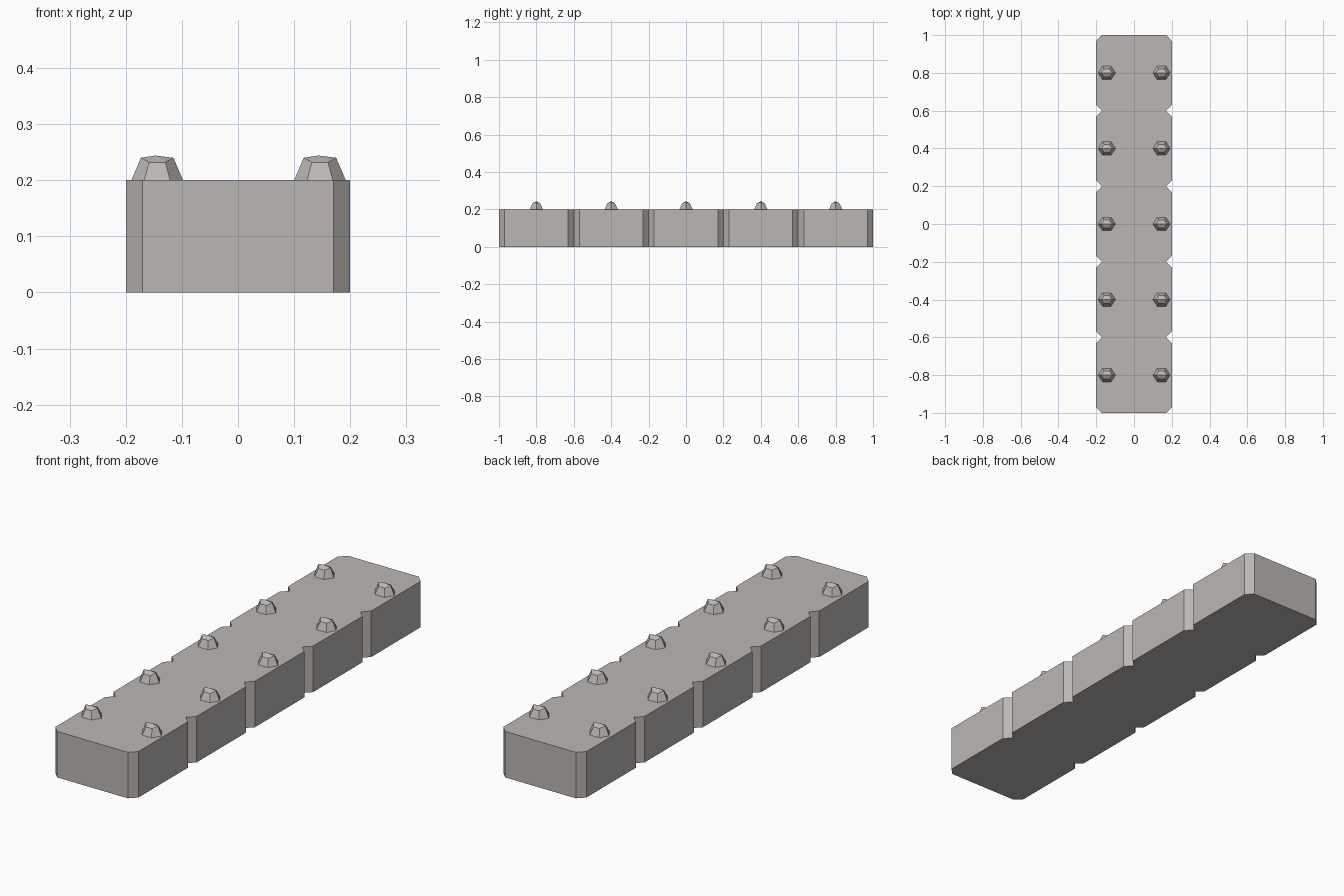
import bpy, bmesh
from math import cos, sin, radians

default = bpy.data.objects.get("Cube")
if default:
    bpy.data.objects.remove(default, do_unlink=True)

# Single warm grey colour
grey = bpy.data.materials.new("warm_grey")
grey.use_nodes = True
colour = (0.50, 0.47, 0.45, 1)
grey.diffuse_color = colour
grey.node_tree.nodes["Principled BSDF"].inputs["Base Color"].default_value = colour

HALF_WIDTH, HEIGHT, BEVEL, SEGMENT = 0.2, 0.2, 0.03, 0.4
CENTRES = [(i - 2) * SEGMENT for i in range(5)]


def add_object(name, bm):
    bmesh.ops.recalc_face_normals(bm, faces=bm.faces)
    mesh = bpy.data.meshes.new(name)
    bm.to_mesh(mesh)
    bm.free()
    mesh.materials.append(grey)
    obj = bpy.data.objects.new(name, mesh)
    bpy.context.collection.objects.link(obj)
    return obj


# Beam: chamfered segments joined into one outline, extruded upward
right_side = []
for y in CENTRES:
    a, b = y - SEGMENT / 2, y + SEGMENT / 2
    if not right_side:
        right_side.append((HALF_WIDTH - BEVEL, a))
    right_side += [(HALF_WIDTH, a + BEVEL), (HALF_WIDTH, b - BEVEL),
                   (HALF_WIDTH - BEVEL, b)]
outline = right_side + [(-x, y) for x, y in reversed(right_side)]
bm = bmesh.new()
base = bm.faces.new([bm.verts.new((x, y, 0)) for x, y in outline])
top = bmesh.ops.extrude_face_region(bm, geom=[base])
bmesh.ops.translate(bm, vec=(0, 0, HEIGHT),
                    verts=[v for v in top["geom"] if isinstance(v, bmesh.types.BMVert)])
add_object("beam", bm)


# Stud: six-sided tapered knob with a slightly domed cap
def hexagon(bm, rx, ry, z, side_rise=0):
    ring = []
    for i in range(6):
        a = radians(60 * i)
        rise = side_rise if i % 3 == 0 else 0
        ring.append(bm.verts.new((rx * cos(a), ry * sin(a), z + rise)))
    return ring


def stud(name, x, y):
    bm = bmesh.new()
    low = hexagon(bm, 0.046, 0.041, 0)
    high = hexagon(bm, 0.029, 0.024, 0.032, 0.008)
    peak = bm.verts.new((-0.003, 0, 0.044))
    bm.faces.new(low)
    for i in range(6):
        j = (i + 1) % 6
        bm.faces.new((low[i], low[j], high[j], high[i]))
        bm.faces.new((high[i], high[j], peak))
    add_object(name, bm).location = (x, y, HEIGHT)


for side, x in (("left", 0.146), ("right", -0.144)):
    for n, y in enumerate(CENTRES):
        stud(f"{side}_stud_{n + 1}", x, y)
